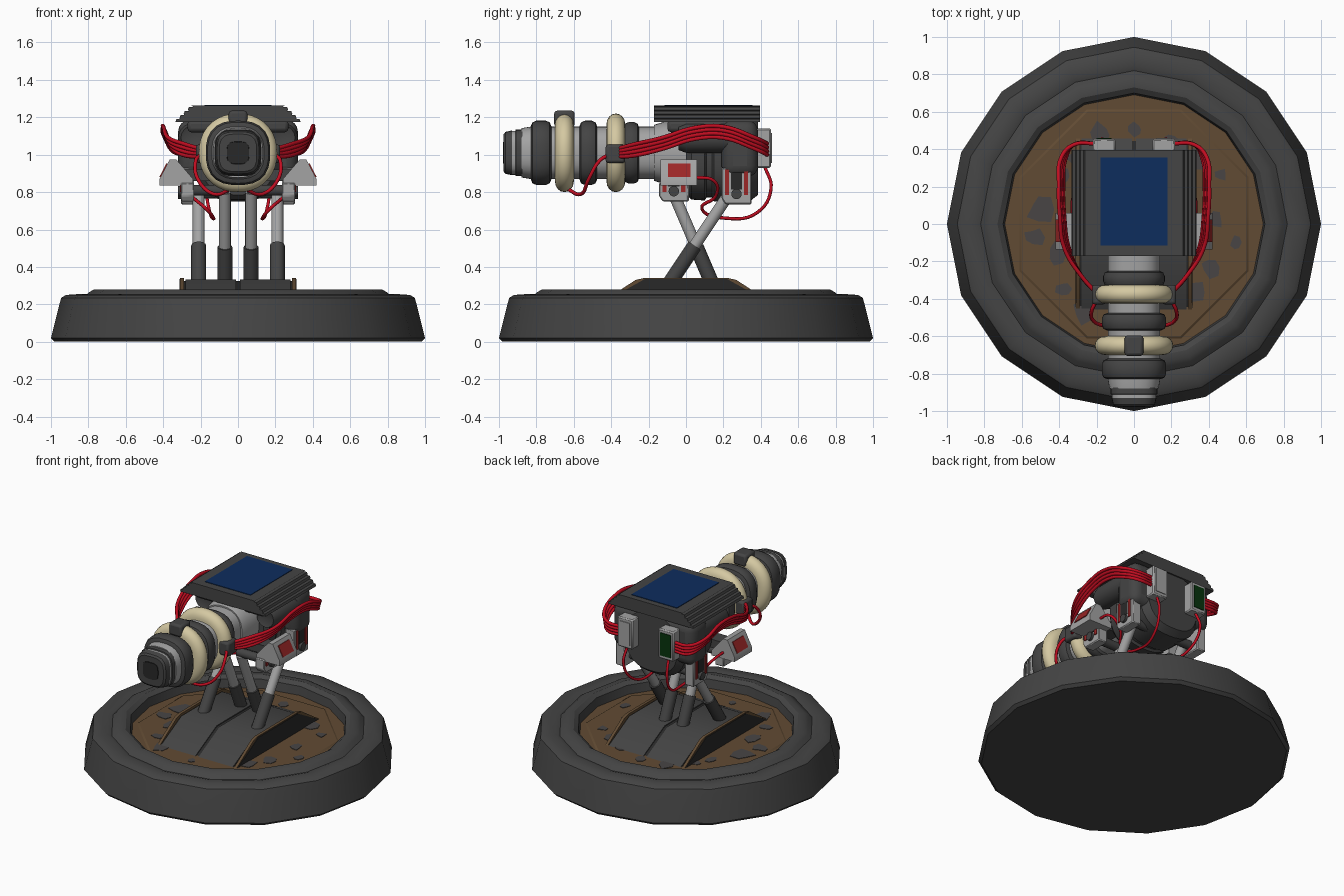
import bpy, bmesh, math, random
from mathutils import Vector

if "Cube" in bpy.data.objects:
    bpy.data.objects.remove(bpy.data.objects["Cube"])

random.seed(4)
CZ = 1.01  # barrel axis height


def mat(name, r, g, b):
    m = bpy.data.materials.new(name)
    m.diffuse_color = (r, g, b, 1)
    m.use_nodes = True
    m.node_tree.nodes["Principled BSDF"].inputs["Base Color"].default_value = m.diffuse_color
    return m


DARK = mat("dark_grey", .058, .058, .058)
LIGHT = mat("light_grey", .37, .37, .37)
CREAM = mat("cream", .66, .58, .36)
RED = mat("cable_red", .55, .004, .015)
DRED = mat("panel_red", .33, .02, .02)
BLUE = mat("screen_blue", .004, .026, .11)
GREEN = mat("circuit_green", .002, .033, .004)
BROWN = mat("brown", .12, .07, .033)
PATCH = mat("patch_grey", .065, .06, .06)
BLACK = mat("near_black", .022, .022, .022)


def finish(name, bm, m, bevel=0, segs=2):
    bmesh.ops.recalc_face_normals(bm, faces=bm.faces)
    me = bpy.data.meshes.new(name)
    bm.to_mesh(me)
    bm.free()
    me.materials.append(m)
    ob = bpy.data.objects.new(name, me)
    bpy.context.collection.objects.link(ob)
    if bevel:
        b = ob.modifiers.new("bevel", "BEVEL")
        b.width, b.segments = bevel, segs
    return ob


def skin(name, rings, m):
    """Loft closed rings of points and cap both ends."""
    bm = bmesh.new()
    vr = [[bm.verts.new(p) for p in r] for r in rings]
    n = len(vr[0])
    for a, b in zip(vr, vr[1:]):
        for i in range(n):
            bm.faces.new((a[i], a[(i + 1) % n], b[(i + 1) % n], b[i]))
    bm.faces.new(vr[0])
    bm.faces.new(vr[-1])
    return finish(name, bm, m)


def lathe_y(name, prof, m, n=2.0, segs=28, cx=0, cz=CZ):
    """Profile of (y, r) swept about the y axis with a superellipse section."""
    rings = []
    for y, r in prof:
        ring = []
        for i in range(segs):
            t = 2 * math.pi * i / segs
            c, s = math.cos(t), math.sin(t)
            k = r / (abs(c) ** n + abs(s) ** n) ** (1 / n)
            ring.append((cx + c * k, y, cz + s * k))
        rings.append(ring)
    return skin(name, rings, m)


def lathe_z(name, prof, m, segs, turn=0.0):
    return skin(name, [[(r * math.cos(turn + 2 * math.pi * i / segs),
                         r * math.sin(turn + 2 * math.pi * i / segs), z)
                        for i in range(segs)] for r, z in prof], m)


def band(name, y0, y1, r, m, b=.03, n=2.6, inner=.11):
    """Rounded collar around the barrel."""
    return lathe_y(name, [(y0, inner), (y0, r - b), (y0 + b * .3, r - b * .3), (y0 + b, r),
                          (y1 - b, r), (y1 - b * .3, r - b * .3), (y1, r - b), (y1, inner)], m, n)


def box(name, x0, x1, y0, y1, z0, z1, m, bevel=0, segs=2):
    return prism(name, [(y0, z0), (y1, z0), (y1, z1), (y0, z1)], "x", x0, x1, m, bevel, segs)


def prism(name, pts, axis, a, b, m, bevel=0, segs=2):
    f = (lambda p, t: (t, p[0], p[1])) if axis == "x" else (lambda p, t: (p[0], t, p[1]))
    ob = skin(name, [[f(p, t) for p in pts] for t in (a, b)], m)
    if bevel:
        md = ob.modifiers.new("bevel", "BEVEL")
        md.width, md.segments = bevel, segs
    return ob


def rod(name, p, q, r, m, segs=14):
    p, q = Vector(p), Vector(q)
    rot = (q - p).to_track_quat('Z', 'Y')
    ring = [rot @ Vector((r * math.cos(2 * math.pi * i / segs), r * math.sin(2 * math.pi * i / segs), 0))
            for i in range(segs)]
    return skin(name, [[c + v for v in ring] for c in (p, q)], m)


def cable(name, pts, r):
    cu = bpy.data.curves.new(name, "CURVE")
    cu.dimensions = "3D"
    cu.bevel_depth, cu.bevel_resolution, cu.resolution_u = r, 2, 6
    cu.use_fill_caps = True
    sp = cu.splines.new("BEZIER")
    sp.bezier_points.add(len(pts) - 1)
    for bp, p in zip(sp.bezier_points, pts):
        bp.co = p
        bp.handle_left_type = bp.handle_right_type = "AUTO"
    cu.materials.append(RED)
    bpy.context.collection.objects.link(bpy.data.objects.new(name, cu))


# Base dish and its floor
lathe_z("base_dish", [(.98, 0), (1, .02), (.99, .06), (.955, .2), (.945, .235), (.92, .25), (.85, .255),
                      (.82, .245), (.795, .265), (.77, .28), (.73, .28), (.70, .26), (.69, .195)], DARK, 16)
lathe_z("floor", [(.70, .15), (.70, .2)], BROWN, 16)
lathe_z("floor_octagon", [(.67, .195), (.65, .208)], BROWN, 8, math.pi / 8)
for i in range(18):  # worn patches on the floor
    a = 2 * math.pi * (i + random.random() * .6) / 18
    d, s = random.uniform(.42, .56), random.uniform(.025, .08)
    shape = [(d * math.cos(a) + s * random.uniform(.6, 1.2) * math.cos(t * .9),
              d * math.sin(a) + s * random.uniform(.6, 1.2) * math.sin(t * .9)) for t in range(7)]
    skin("floor_patch", [[(x, y, z) for x, y in shape] for z in (.206, .211)], PATCH)

# Trapezoid mount on the floor
trap = [(-.46, .2), (.46, .2), (.22, .325), (-.22, .325)]
prism("mount_core", trap, "x", -.29, .29, BLACK)
for s in (-1, 1):
    prism("mount_cheek", [(-.47, .2), (.47, .2), (.27, .33), (.22, .342), (-.22, .342), (-.27, .33)],
          "x", s * .29, s * .31, BROWN)
    prism("mount_cheek_face", [(-.455, .205), (.455, .205), (.22, .335), (-.22, .335)],
          "x", s * .308, s * .314, BLACK)
    prism("mount_panel", [(-.46, .207), (.46, .207), (.22, .332), (-.22, .332)], "x", s * .012, s * .28, DARK)

# Legs: outer pair leans back, inner pair leans forward
for s in (-1, 1):
    for x, foot, top, zt in ((.21, -.09, .25, .82), (.07, .14, -.07, .80)):
        p, q = Vector((s * x, foot, .31)), Vector((s * x, top, zt))
        mid = p.lerp(q, .4)
        rod("leg_sleeve", p, mid, .04, DARK)
        rod("leg_piston", mid, q, .032, LIGHT)

# Barrel core and collars
lathe_y("barrel_core", [(-.88, .09), (-.88, .132), (-.83, .14), (.22, .14), (.22, .1)], LIGHT, 2.6)
lathe_y("barrel_breech", [(-.17, .1), (-.17, .15), (-.12, .165), (.2, .165), (.2, .1)], LIGHT, 2.4)
band("front_collar", -.83, -.72, .172, DARK)
band("middle_collar", -.57, -.475, .172, DARK)
band("rear_collar", -.335, -.25, .165, DARK)
band("breech_collar", .08, .15, .19, DARK)
for y in (-.65, -.375):
    lathe_y("cream_ring", [(y + .05 * math.cos(t * math.pi / 8), .155 + .055 * math.sin(t * math.pi / 8))
                           for t in range(8, -1, -1)], CREAM, 2.15, 36)
lathe_y("muzzle", [(-.87, .1), (-.875, .125), (-.91, .125), (-.915, .108), (-.925, .108), (-.93, .12),
                   (-.965, .112), (-.975, .1), (-.975, .06), (-.90, .05)], DARK, 3.5)
lathe_y("muzzle_trim", [(-.978, .058), (-.95, .052), (-.94, .03)], BLACK, 4)
lathe_y("muzzle_light_trim", [(-.905, .1), (-.905, .118), (-.932, .118), (-.932, .1)], LIGHT, 3.5)
box("ring_clamp_top", -.05, .05, -.705, -.595, 1.15, 1.235, DARK, .015)

# Main body
box("body_shell", -.32, .32, .19, .385, .88, 1.185, DARK, .06, 4)
lathe_y("body_belly", [(.0, .12), (.0, .2), (.03, .225), (.1, .23), (.11, .215), (.14, .215), (.15, .235),
                       (.34, .235), (.385, .2), (.385, .1)], DARK, 2.6, 32, 0, .985)
box("body_deck", -.27, .27, -.1, .3, 1.12, 1.185, DARK, .02)
for s in (-1, 1):
    lathe_y("body_side_pod", [(-.03, .04), (-.04, .065), (0, .08), (.25, .08)], DARK, 2, 20, s * .24, 1.09)

# Roof with ridged slopes and screen
half = []
for k in range(4):
    x, z = .335 - k * .022, 1.175 + k * .021
    half += [(x, z), (x - .006, z + .016), (x - .03, z + .018)]
half.append((.25, 1.262))
prism("roof", half + [(-x, z) for x, z in reversed(half)], "y", -.17, .395, DARK)
box("roof_screen", -.178, .178, -.115, .355, 1.259, 1.266, BLUE)

for s in (-1, 1):
    # Clamp on the side of the rear cream ring
    box("ring_clamp_side", s * .15, s * .225, -.43, -.325, .955, 1.055, DARK, .015)
    # Wedge display pod
    prism("display_pod", [(s * x, z) for x, z in ((.24, .835), (.42, .835), (.42, .87), (.365, .975),
                                                  (.33, .975), (.24, .87))], "y", -.135, .06, LIGHT)
    prism("display_screen", [(s * x, z) for x, z in ((.411, .878), (.42, .882), (.383, .953), (.373, .95))],
          "y", -.095, .025, DRED)
    box("pod_arm", s * .12, s * .3, -.09, .01, .86, .92, DARK)
    # Leg brackets with stripes and bolt
    for y, z0, z1 in ((.27, .735, .93), (-.065, .75, .85)):
        prism("leg_bracket", [(y - .06, z0), (y + .08, z0), (y + .08, z1), (y - .08, z1), (y - .08, z0 + .03)],
              "x", s * .235, s * .305, LIGHT, .006, 1)
        box("bracket_slot", s * .30, s * .308, y - .03, y + .03, z0 + .08, z1 - .005, BLACK)
        for d in (-.05, .05):
            box("bracket_stripe", s * .30, s * .311, y + d - .011, y + d + .011, z0 + .05, z1 - .01, DRED)
        rod("bracket_bolt", (s * .29, y, z0 + .055), (s * .322, y, z0 + .055), .028, DARK)
        rod("bracket_axle", (s * .05, y, z0 + .06), (s * .24, y, z0 + .06), .03, DARK)
    # Rear connector box
    box("rear_box", s * .1, s * .22, .37, .455, .93, 1.14, LIGHT, .008, 1)
    box("rear_box_plate", s * .12, s * .2, .453, .46, .955, 1.115, GREEN if s < 0 else LIGHT)
    # Cable bundle along each side
    for k in range(4):
        o = (k - 1.5) * .02
        e = (k - 1.5) * .008
        cable("side_cable", [(s * .2, -.37, 1.01 + o * .7), (s * .28, -.28, 1.025 + o), (s * (.36 + e), -.13, 1.06 + o),
                             (s * (.385 + e), .05, 1.115 + o), (s * (.39 + e), .2, 1.12 + o),
                             (s * (.375 + e), .36, 1.065 + o), (s * .32, .425, 1.035 + o),
                             (s * .2, .43, 1.03 + o)], .011)
    # Loose loops
    cable("front_loop", [(s * .2, -.41, 1.0), (s * .225, -.46, .97), (s * .215, -.52, .87),
                         (s * .13, -.56, .79), (s * .03, -.64, .82)], .01)
    cable("rear_loop", [(s * .16, .42, .94), (s * .17, .455, .82), (s * .15, .38, .69), (s * .13, .22, .66),
                        (s * .17, .085, .71), (s * .25, .16, .78), (s * .32, .15, .86), (s * .33, .04, .88)], .009)

# Smooth curved parts, keep hard edges
bpy.ops.object.select_all(action="DESELECT")
for ob in bpy.data.objects:
    if ob.type == "MESH":
        ob.select_set(True)
        bpy.context.view_layer.objects.active = ob
bpy.ops.object.shade_smooth_by_angle(angle=math.radians(32))
